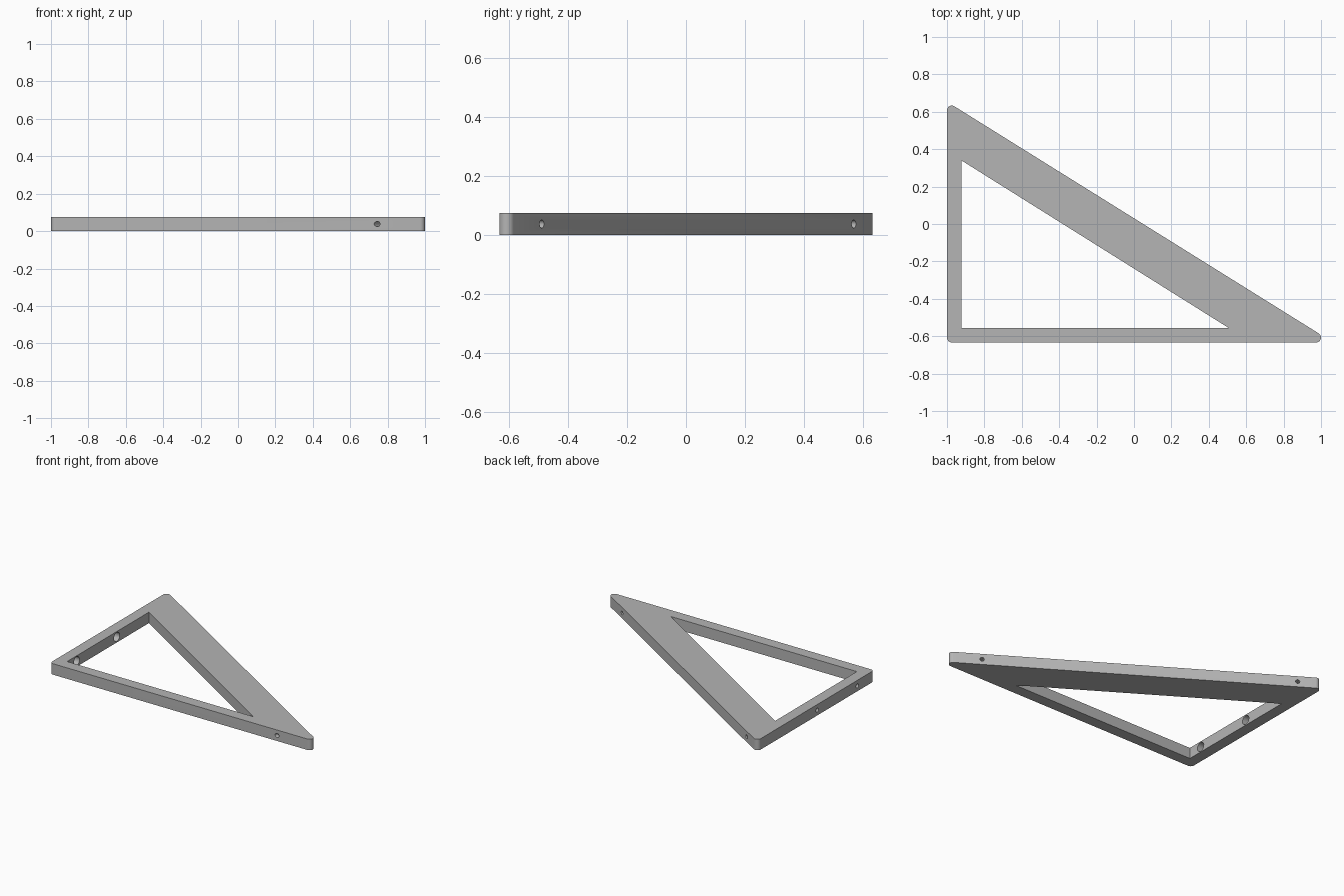
import bpy, bmesh, math
from mathutils import Vector

if "Cube" in bpy.data.objects:
    bpy.data.objects.remove(bpy.data.objects["Cube"], do_unlink=True)

HEIGHT = 0.076
MID = HEIGHT / 2
RADIUS = 0.026       # rounding of the outer corners
HOLE = 0.0135        # small screw holes
BORE = 0.031         # wide counterbores

grey = bpy.data.materials.new("plain grey")
grey.use_nodes = True
colour = (0.46, 0.46, 0.46, 1)
grey.diffuse_color = colour
grey.node_tree.nodes["Principled BSDF"].inputs["Base Color"].default_value = colour


def make_object(name, bm):
    bmesh.ops.recalc_face_normals(bm, faces=bm.faces)
    mesh = bpy.data.meshes.new(name)
    bm.to_mesh(mesh)
    bm.free()
    mesh.materials.append(grey)
    obj = bpy.data.objects.new(name, mesh)
    bpy.context.collection.objects.link(obj)
    return obj


def prism(name, points, z0, z1):
    bm = bmesh.new()
    face = bm.faces.new([bm.verts.new((x, y, z0)) for x, y in points])
    top = bmesh.ops.extrude_face_region(bm, geom=[face])["geom"]
    verts = [v for v in top if isinstance(v, bmesh.types.BMVert)]
    bmesh.ops.translate(bm, verts=verts, vec=(0, 0, z1 - z0))
    return make_object(name, bm)


def drill(name, start, end, radius):
    start, end = Vector(start), Vector(end)
    axis = end - start
    bm = bmesh.new()
    bmesh.ops.create_cone(bm, cap_ends=True, segments=32, radius1=radius,
                          radius2=radius, depth=axis.length)
    bmesh.ops.rotate(bm, verts=bm.verts,
                     matrix=axis.to_track_quat('Z', 'Y').to_matrix())
    bmesh.ops.translate(bm, verts=bm.verts, vec=(start + end) / 2)
    return make_object(name, bm)


def cut(target, cutter):
    cutter.hide_render = True
    mod = target.modifiers.new("cut", 'BOOLEAN')
    mod.operation = 'DIFFERENCE'
    mod.solver = 'EXACT'
    mod.object = cutter
    bpy.context.view_layer.objects.active = target
    bpy.ops.object.modifier_apply(modifier=mod.name)
    bpy.data.objects.remove(cutter, do_unlink=True)


# Rounded triangular plate: an arc around each corner centre
cx, cy = 1 - RADIUS, 0.633 - RADIUS
slope = math.atan2(cx, cy)           # direction of the long edge's normal
corners = [((-cx, -cy), math.pi, 1.5 * math.pi),
           ((cx, -cy), -0.5 * math.pi, slope),
           ((-cx, cy), slope, math.pi)]
outline = []
for (x, y), a0, a1 in corners:
    for i in range(13):
        a = a0 + (a1 - a0) * i / 12
        outline.append((x + RADIUS * math.cos(a), y + RADIUS * math.sin(a)))
frame = prism("triangular_frame", outline, 0, HEIGHT)

# Triangular window
cut(frame, prism("window_cutter",
                 [(-0.923, -0.555), (0.505, -0.555), (-0.923, 0.34)], -0.1, 0.2))

# Holes drilled square to the long edge: one through, one blind
normal = Vector((math.cos(slope), math.sin(slope), 0))
for x, y, depth in ((0.833, -0.49, 0.3), (-0.863, 0.57, 0.2)):
    spot = Vector((x, y, MID))
    cut(frame, drill("edge_hole_cutter", spot + normal * 0.05,
                     spot - normal * depth, HOLE))

# Counterbored holes through the left-hand bar
for y in (-0.45, -0.01):
    cut(frame, drill("screw_hole_cutter", (-1.05, y, MID), (-0.9, y, MID), HOLE))
    cut(frame, drill("counterbore_cutter", (-0.975, y, MID), (-0.88, y, MID), BORE))

# Smooth the curved walls, keep the edges sharp
bpy.ops.object.select_all(action='DESELECT')
frame.select_set(True)
bpy.context.view_layer.objects.active = frame
bpy.ops.object.shade_smooth_by_angle(angle=math.radians(30))
